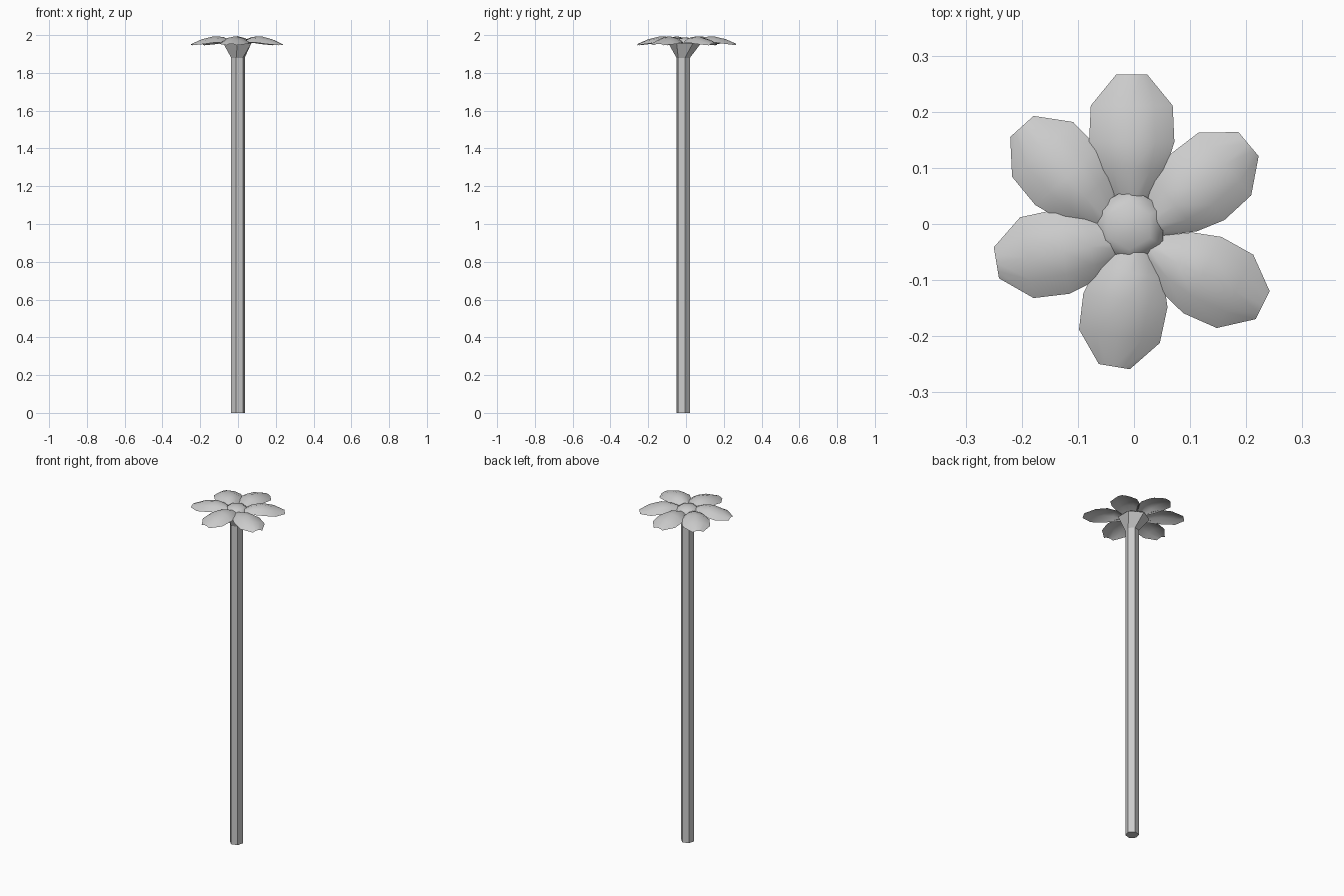
import bpy, bmesh
from math import sin, cos, pi, radians

if "Cube" in bpy.data.objects:
    bpy.data.objects.remove(bpy.data.objects["Cube"])


def make_object(name, verts, faces, smooth=False):
    mesh = bpy.data.meshes.new(name)
    mesh.from_pydata(verts, [], faces)
    bm = bmesh.new()
    bm.from_mesh(mesh)
    bmesh.ops.recalc_face_normals(bm, faces=bm.faces)
    bm.to_mesh(mesh)
    bm.free()
    for p in mesh.polygons:
        p.use_smooth = smooth
    obj = bpy.data.objects.new(name, mesh)
    bpy.context.collection.objects.link(obj)
    return obj


def hex_loft(name, rings, smooth=False):
    """Stack of hexagons: (x, y, z, radius, start angle)."""
    verts, faces = [], []
    for x, y, z, r, a in rings:
        for i in range(6):
            t = radians(a) + i * pi / 3
            verts.append((x + r * cos(t), y + r * sin(t), z))
    for k in range(len(rings) - 1):
        for i in range(6):
            j = (i + 1) % 6
            faces.append((k*6 + i, k*6 + j, k*6 + 6 + j, k*6 + 6 + i))
    faces.append(tuple(range(6)))
    faces.append(tuple(range(len(verts) - 6, len(verts))))
    return make_object(name, verts, faces, smooth)


# Stem and flared cup under the flower
hex_loft("stem", [(0, -0.015, 0, 0.037, 15), (0, -0.015, 1.88, 0.037, 15)])
hex_loft("flower_cup", [(0, -0.015, 1.88, 0.037, 15),
                        (-0.004, -0.007, 1.955, 0.085, 30)])

# Domed flower centre
hex_loft("flower_centre", [(-0.008, -0.004, 1.953, 0.069, 30),
                           (-0.008, -0.004, 1.965, 0.069, 30),
                           (-0.008, -0.004, 1.981, 0.042, 30),
                           (-0.008, -0.004, 1.987, 0.012, 30)], True)

# Petal sections: distance along, half width, rim height, ridge height
SECTIONS = [(0.055, 0.028, 1.946, 1.954), (0.0, 0.073, 1.953, 1.978),
            (-0.065, 0.076, 1.962, 1.994), (-0.115, 0.060, 1.962, 1.990),
            (-0.170, 0.025, 1.955, 1.968)]
ACROSS = [-1, -0.55, 0, 0.55, 1]


def petal(name, x, y, angle):
    c, s = cos(radians(angle)), sin(radians(angle))
    verts, faces = [], []
    for u, half, rim, ridge in SECTIONS:
        for a in ACROSS:
            v = half * a
            verts.append((x + u*c - v*s, y + u*s + v*c,
                          rim + (ridge - rim) * (1 - a * a)))
    n = len(ACROSS)
    for k in range(len(SECTIONS) - 1):
        for i in range(n - 1):
            faces.append((k*n + i, k*n + n + i, k*n + n + i + 1, k*n + i + 1))
    obj = make_object(name, verts, faces, True)
    if obj.data.polygons[0].normal.z < 0:
        obj.data.flip_normals()


# Six irregularly placed petals: widest point and direction
for i, (x, y, angle) in enumerate([(-0.004, 0.211, 90), (0.162, 0.107, 40),
                                   (0.180, -0.120, -26.5), (-0.026, -0.200, -99.5),
                                   (-0.191, -0.060, 189.5), (-0.163, 0.133, 132)]):
    petal(f"petal_{i + 1}", x, y, angle)
